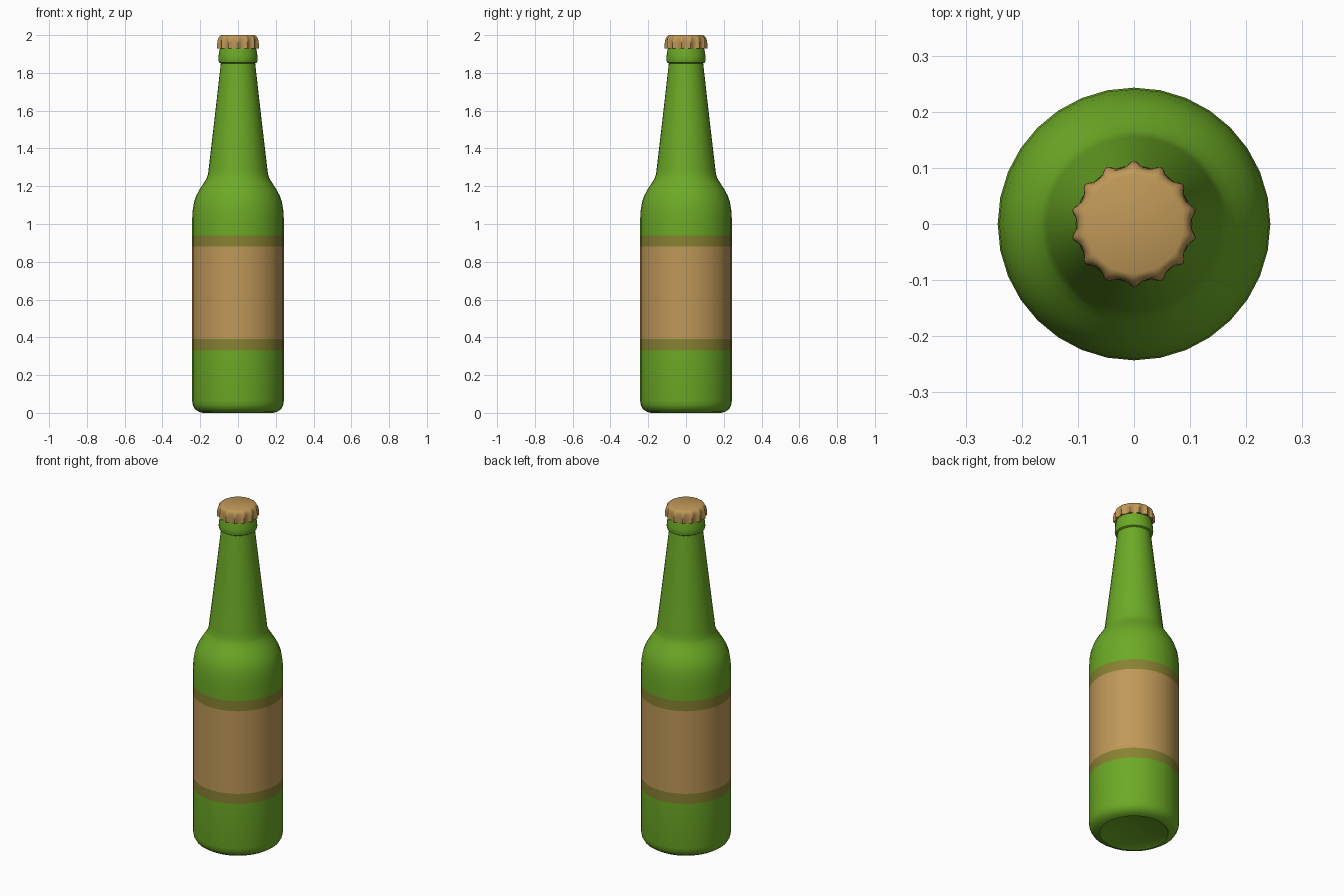
import bpy, math

if "Cube" in bpy.data.objects:
    bpy.data.objects.remove(bpy.data.objects["Cube"])

SEGMENTS = 32
TEETH = 14


def material(name, rgb):
    m = bpy.data.materials.new(name)
    m.diffuse_color = (*rgb, 1)
    m.use_nodes = True
    m.node_tree.nodes["Principled BSDF"].inputs["Base Color"].default_value = m.diffuse_color
    return m


green = material("green_glass", (0.15, 0.40, 0.019))
tan = material("tan_paper", (0.52, 0.315, 0.097))
olive = material("olive_band", (0.246, 0.222, 0.031))


def lathe(name, rings, n, mats, radius, close_bottom=True):
    """Stack rings of n points; radius(ring, angle) gives the outline."""
    verts, faces = [], []
    for ring in rings:
        for i in range(n):
            a = 2 * math.pi * i / n + math.pi / 2
            r = radius(ring, a)
            verts.append((r * math.cos(a), r * math.sin(a), ring[1]))
    for k in range(len(rings) - 1):
        for i in range(n):
            j = (i + 1) % n
            faces.append((k * n + i, k * n + j, (k + 1) * n + j, (k + 1) * n + i))
    if close_bottom:
        faces.append(tuple(reversed(range(n))))
    faces.append(tuple(range((len(rings) - 1) * n, len(rings) * n)))
    mesh = bpy.data.meshes.new(name)
    mesh.from_pydata(verts, [], faces)
    for m in mats:
        mesh.materials.append(m)
    ob = bpy.data.objects.new(name, mesh)
    bpy.context.collection.objects.link(ob)
    bpy.ops.object.select_all(action='DESELECT')
    ob.select_set(True)
    bpy.context.view_layer.objects.active = ob
    bpy.ops.object.shade_smooth_by_angle(angle=math.radians(40))
    return ob


# Bottle: base, labelled body, shoulder, tapered neck and lip ring
profile = [
    (0.175, 0.005), (0.185, 0.0), (0.207, 0.006), (0.228, 0.02), (0.239, 0.04), (0.243, 0.065),
    (0.243, 0.33), (0.243, 0.39), (0.243, 0.88), (0.243, 0.94), (0.243, 1.02),
    (0.240, 1.07), (0.233, 1.115), (0.221, 1.15), (0.205, 1.18), (0.183, 1.215),
    (0.167, 1.24), (0.159, 1.262), (0.155, 1.295), (0.125, 1.55), (0.091, 1.85),
    (0.100, 1.855), (0.104, 1.868), (0.103, 1.89), (0.098, 1.92), (0.095, 1.935),
    (0.094, 1.98),
]
bottle = lathe("bottle", profile, SEGMENTS, [green, tan, olive], lambda p, a: p[0])

# Label: tan between two olive bands, chosen by height
for f in bottle.data.polygons:
    z = f.center.z
    if 0.39 < z < 0.88:
        f.material_index = 1
    elif 0.33 < z < 0.94:
        f.material_index = 2


# Crown cap: crimped skirt, ring = (radius, z, crimp depth)
def crimp(ring, a):
    wave = 0.5 + 0.5 * math.cos(TEETH * (a - math.pi / 2))
    return ring[0] + ring[2] * wave ** 2


cap_rings = [
    (0.094, 1.932, 0.0), (0.101, 1.930, 0.012), (0.102, 1.955, 0.011),
    (0.102, 1.972, 0.009), (0.100, 1.986, 0.006), (0.096, 1.995, 0.002),
    (0.088, 2.0, 0.0),
]
lathe("crown_cap", cap_rings, TEETH * 8, [tan], crimp)
